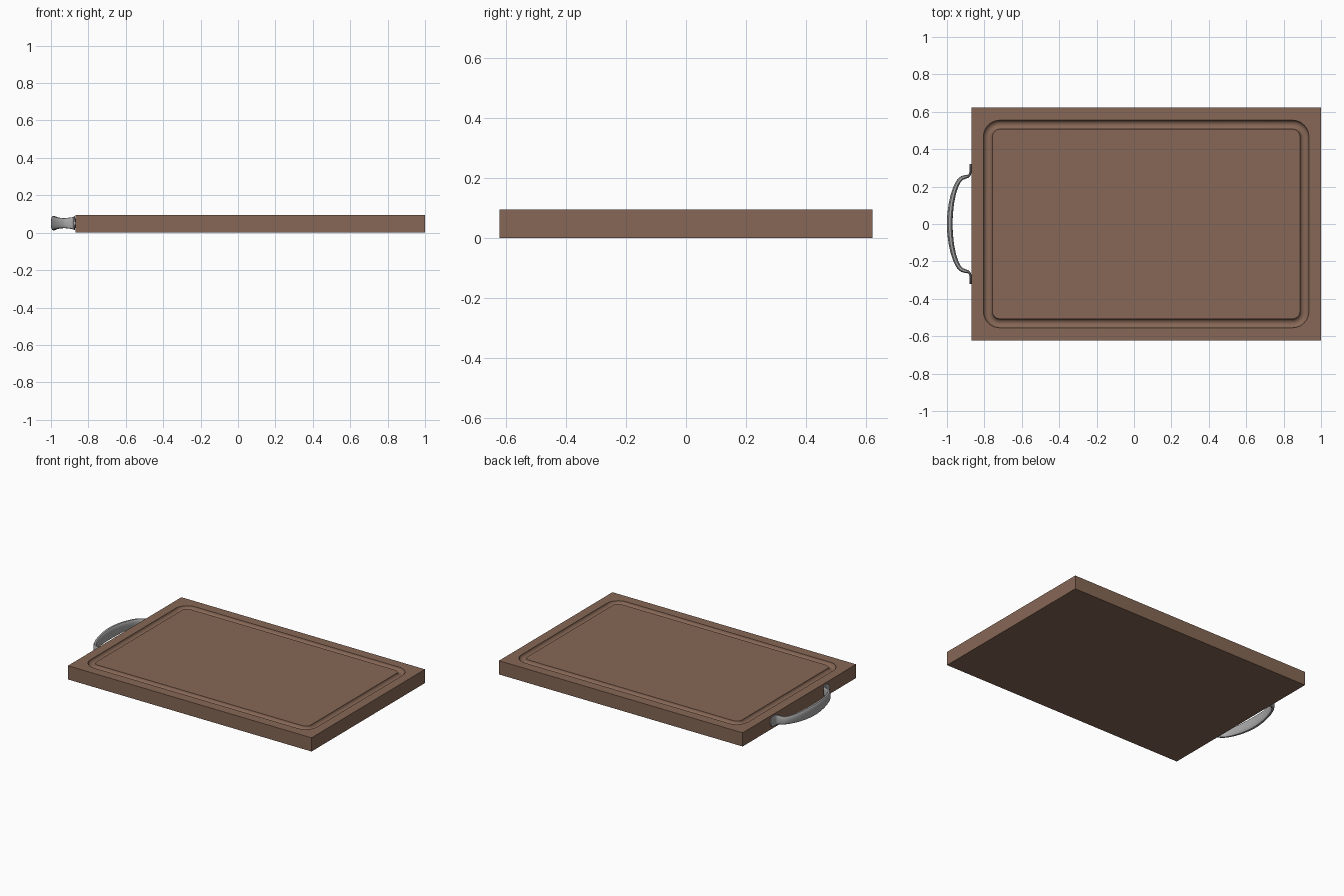
import bpy, bmesh, math
from mathutils import Vector

if "Cube" in bpy.data.objects:
    bpy.data.objects.remove(bpy.data.objects["Cube"])

def material(name, rgb):
    m = bpy.data.materials.new(name)
    m.diffuse_color = (*rgb, 1)
    m.use_nodes = True
    m.node_tree.nodes["Principled BSDF"].inputs["Base Color"].default_value = m.diffuse_color
    return m

def build(name, rings, mat, closed_caps=True):
    """Skin a list of equal-length vertex rings and cap both ends."""
    bm = bmesh.new()
    vs = [[bm.verts.new(p) for p in r] for r in rings]
    n = len(vs[0])
    for a, b in zip(vs, vs[1:]):
        for i in range(n):
            j = (i + 1) % n
            bm.faces.new((a[i], a[j], b[j], b[i]))
    bm.faces.new(vs[0][::-1])
    bm.faces.new(vs[-1])
    bmesh.ops.remove_doubles(bm, verts=bm.verts, dist=1e-5)
    bmesh.ops.recalc_face_normals(bm, faces=bm.faces)
    me = bpy.data.meshes.new(name)
    bm.to_mesh(me)
    bm.free()
    ob = bpy.data.objects.new(name, me)
    bpy.context.collection.objects.link(ob)
    me.materials.append(mat)
    bpy.ops.object.select_all(action='DESELECT')
    ob.select_set(True)
    bpy.context.view_layer.objects.active = ob
    bpy.ops.object.shade_smooth_by_angle(angle=math.radians(35))
    return ob

def rounded_rect(cx, hx, hy, r, z, seg=10):
    pts = []
    for k, (sx, sy) in enumerate([(1, 1), (-1, 1), (-1, -1), (1, -1)]):
        for i in range(seg + 1):
            a = math.pi / 2 * (k + i / seg)
            pts.append((cx + sx * (hx - r) + r * math.cos(a),
                        sy * (hy - r) + r * math.sin(a), z))
    return pts

wood = material("walnut_brown", (0.24, 0.136, 0.092))
steel = material("brushed_steel", (0.40, 0.40, 0.40))

# Board with a round-bottomed juice groove
TOP = 0.095
rings = [rounded_rect(0.065, 0.935, 0.622, 0, z) for z in (0, TOP)]
W = 0.048
for i in range(13):
    a = math.pi * i / 12
    d = W / 2 * (1 - math.cos(a))
    rings.append(rounded_rect(0.065, 0.87 - d, 0.555 - d, 0.088 - d,
                              TOP - 0.022 * math.sin(a)))
build("board", rings, wood)

# Handle: path of (x, y, half height, half thickness), mirrored in y
half = [(-.8745, .322, .010, .005), (-.8745, .314, .026, .005),
        (-.8745, .292, .037, .005), (-.876, .270, .036, .006),
        (-.886, .256, .032, .008), (-.905, .251, .029, .010),
        (-.926, .241, .027, .011), (-.946, .213, .028, .012),
        (-.963, .168, .031, .013), (-.976, .110, .035, .014),
        (-.983, .050, .038, .015), (-.985, 0, .039, .015)]
keys = [Vector(p) for p in half]
keys += [Vector((x, -y, h, t)) for x, y, h, t in half[-2::-1]]

def smooth_path(k, sub=4):
    k = [k[0]] + k + [k[-1]]
    out = []
    for a, b, c, d in zip(k, k[1:], k[2:], k[3:]):
        for s in range(sub):
            t = s / sub
            out.append(0.5 * (2 * b + (c - a) * t + (2 * a - 5 * b + 4 * c - d) * t * t
                              + (3 * b - a - 3 * c + d) * t ** 3))
    return out + [k[-1]]

path = smooth_path(keys)
rings = []
for i, p in enumerate(path):
    a, b = path[max(i - 1, 0)], path[min(i + 1, len(path) - 1)]
    tan = Vector((b.x - a.x, b.y - a.y, 0)).normalized()
    nor = Vector((-tan.y, tan.x, 0))
    ring = []
    for j in range(20):
        u = 2 * math.pi * j / 20
        c, s = math.cos(u), math.sin(u)
        # slightly squared oval section
        off = nor * (p.w * math.copysign(abs(c) ** 0.7, c))
        ring.append(Vector((p.x, p.y, 0.051 + p.z * math.copysign(abs(s) ** 0.8, s))) + off)
    rings.append(ring)
build("handle", rings, steel)
